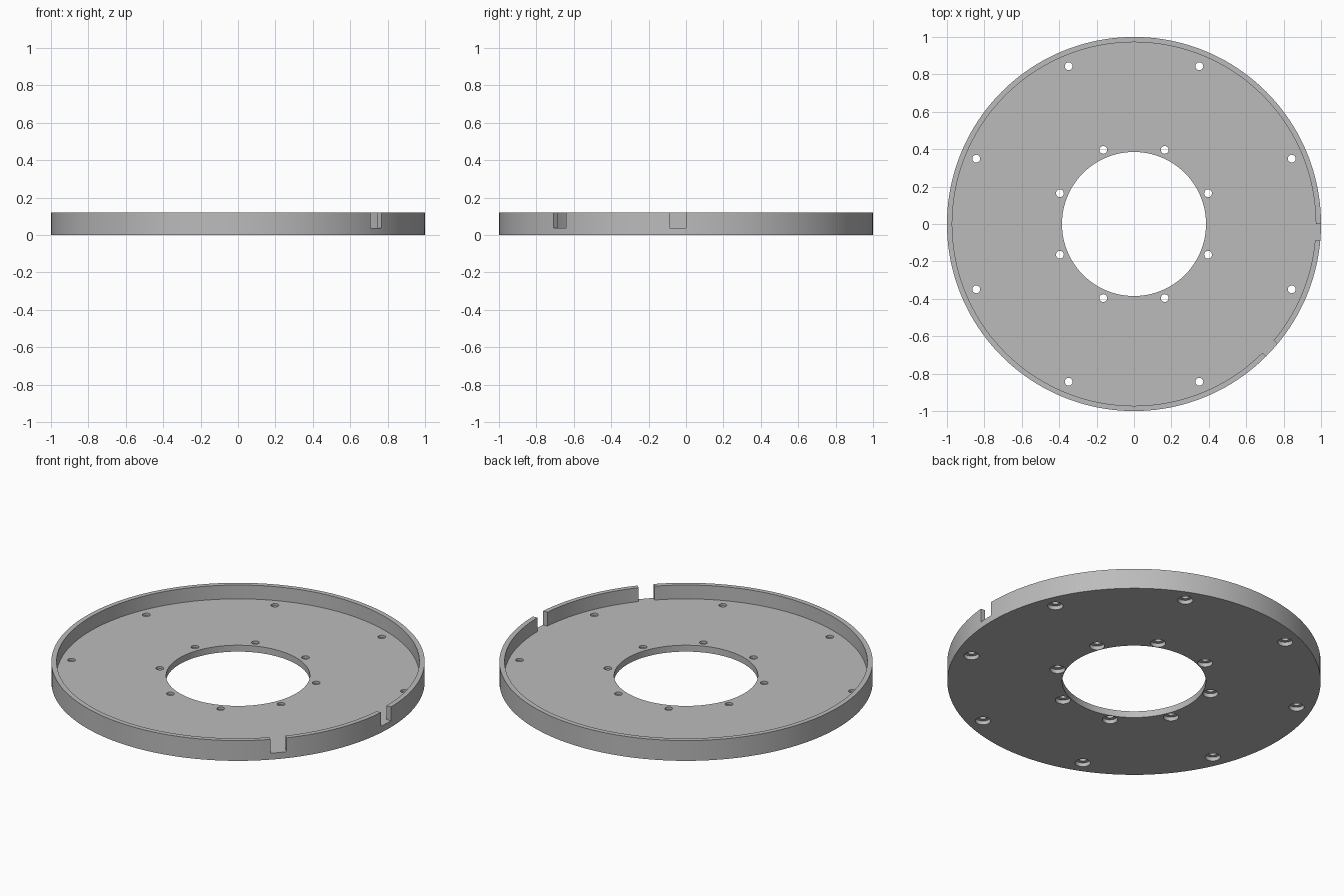
import bpy, bmesh, math
from mathutils import Matrix, Vector

old = bpy.data.objects.get("Cube")
if old:
    bpy.data.objects.remove(old)

HEIGHT, FLOOR = 0.12, 0.038
OUTER, RIM_INNER, BORE = 1.0, 0.972, 0.385
NOTCH = 0.088

grey = bpy.data.materials.new("plain_grey")
grey.use_nodes = True
colour = (0.5, 0.5, 0.5, 1)
grey.diffuse_color = colour
grey.node_tree.nodes["Principled BSDF"].inputs["Base Color"].default_value = colour


def lathe(bm, profile, steps, centre=(0, 0)):
    """Revolve (radius, z) points about a vertical axis; points on the axis become poles."""
    rings = []
    for r, z in profile:
        count = steps if r > 0 else 1
        rings.append([bm.verts.new((centre[0] + r * math.cos(math.tau * i / steps),
                                    centre[1] + r * math.sin(math.tau * i / steps), z))
                      for i in range(count)])
    for a, b in zip(rings, rings[1:] + rings[:1]):
        for i in range(steps):
            j = (i + 1) % steps
            quad = [a[i % len(a)], a[j % len(a)], b[j % len(b)], b[i % len(b)]]
            corners = list(dict.fromkeys(quad))
            if len(corners) > 2:
                bm.faces.new(corners)


def finish(name, bm):
    bmesh.ops.recalc_face_normals(bm, faces=bm.faces)
    mesh = bpy.data.meshes.new(name)
    bm.to_mesh(mesh)
    bm.free()
    mesh.materials.append(grey)
    obj = bpy.data.objects.new(name, mesh)
    bpy.context.collection.objects.link(obj)
    return obj


# Shallow tray with raised rim and central bore
bm = bmesh.new()
lathe(bm, [(BORE, 0), (OUTER, 0), (OUTER, HEIGHT), (RIM_INNER, HEIGHT),
           (RIM_INNER, FLOOR), (BORE, FLOOR)], 160)
plate = finish("rimmed_plate", bm)

# Cutter: two rings of screw holes, counterbored from below
bm = bmesh.new()
hole = [(0, -0.05), (0.041, -0.05), (0.041, 0.023), (0.021, 0.023), (0.021, 0.1), (0, 0.1)]
for radius in (0.429, 0.913):
    for k in range(8):
        angle = math.radians(22.5 + 45 * k)
        lathe(bm, hole, 24, (radius * math.cos(angle), radius * math.sin(angle)))

# Cutter: two notches through the rim down to the floor
for degrees, side in ((0, -1), (-45, 1)):
    place = (Matrix.Rotation(math.radians(degrees), 4, "Z")
             @ Matrix.Translation(Vector((1.0, side * NOTCH / 2, FLOOR + 0.1)))
             @ Matrix.Diagonal((0.12, NOTCH, 0.2, 1)))
    bmesh.ops.create_cube(bm, size=1, matrix=place)
cutter = finish("hole_and_notch_cutter", bm)
cutter.hide_render = True

# Cut, then bake the result and drop the cutter
cut = plate.modifiers.new("cut", "BOOLEAN")
cut.operation = "DIFFERENCE"
cut.solver = "EXACT"
cut.object = cutter
bpy.ops.object.select_all(action="DESELECT")
plate.select_set(True)
bpy.context.view_layer.objects.active = plate
bpy.ops.object.modifier_apply(modifier=cut.name)
bpy.data.objects.remove(cutter)
bpy.ops.object.shade_smooth_by_angle(angle=math.radians(30))
